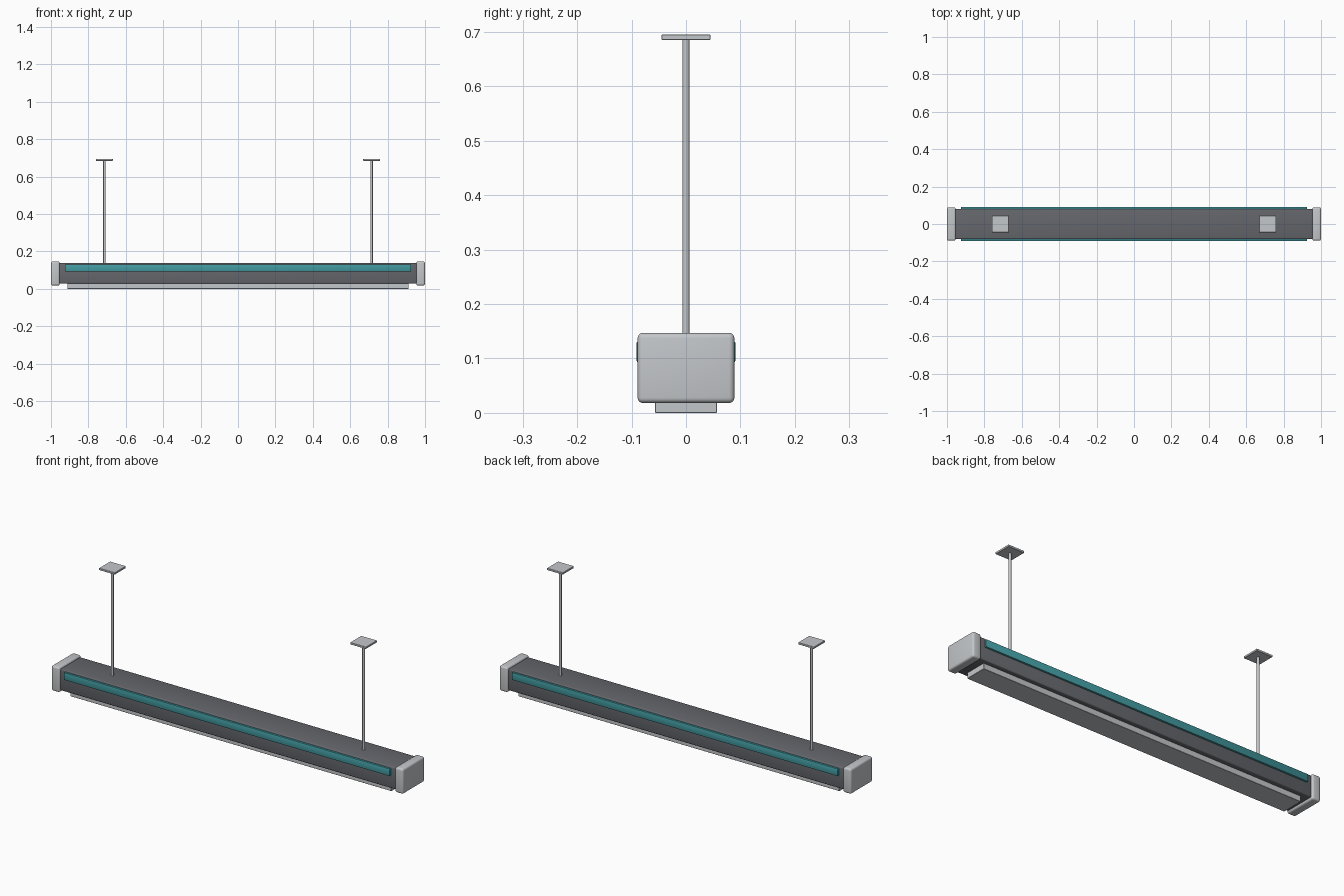
import bpy

cube = bpy.data.objects.get("Cube")
if cube:
    bpy.data.objects.remove(cube, do_unlink=True)


def material(name, rgb):
    mat = bpy.data.materials.new(name)
    mat.use_nodes = True
    color = (*rgb, 1)
    mat.diffuse_color = color
    mat.node_tree.nodes["Principled BSDF"].inputs["Base Color"].default_value = color
    return mat


light_grey = material("light grey", (0.55, 0.57, 0.59))
dark_grey = material("dark grey", (0.13, 0.135, 0.15))
teal = material("teal", (0.055, 0.33, 0.36))


def finish(name, mat, bevel=0, segments=3):
    obj = bpy.context.object
    obj.name = name
    obj.data.materials.append(mat)
    if bevel:
        mod = obj.modifiers.new("rounded edges", "BEVEL")
        mod.width = bevel
        mod.segments = segments
        bpy.ops.object.modifier_apply(modifier=mod.name)
    bpy.ops.object.shade_smooth_by_angle()
    return obj


def box(name, low, high, mat, bevel=0, segments=3):
    center = [(a + b) / 2 for a, b in zip(low, high)]
    bpy.ops.mesh.primitive_cube_add(size=1, location=center)
    bpy.context.object.scale = [b - a for a, b in zip(low, high)]
    bpy.ops.object.transform_apply(location=False, rotation=False, scale=True)
    return finish(name, mat, bevel, segments)


# Long housing and the diffuser under it
box("housing", (-0.955, -0.081, 0.028), (0.955, 0.081, 0.139), dark_grey, 0.006)
box("diffuser", (-0.912, -0.057, 0), (0.912, 0.057, 0.032), light_grey, 0.001, 1)

for side, s in (("left", 1), ("right", -1)):
    # Rounded end cap
    xs = sorted((s * 0.953, s))
    box(side + "_end_cap", (xs[0], -0.089, 0.018), (xs[1], 0.089, 0.147), light_grey, 0.01, 4)
    # Hanging rod and ceiling plate
    x = s * 0.714
    bpy.ops.mesh.primitive_cylinder_add(vertices=16, radius=0.0065, depth=0.555, location=(x, 0, 0.4105))
    finish(side + "_rod", light_grey)
    box(side + "_ceiling_plate", (x - 0.045, -0.045, 0.685), (x + 0.045, 0.045, 0.695), light_grey, 0.001, 1)

# Coloured strips along both long faces
for side, s in (("front", -1), ("back", 1)):
    ys = sorted((s * 0.076, s * 0.0905))
    box(side + "_strip", (-0.926, ys[0], 0.093), (0.926, ys[1], 0.131), teal, 0.002, 2)
